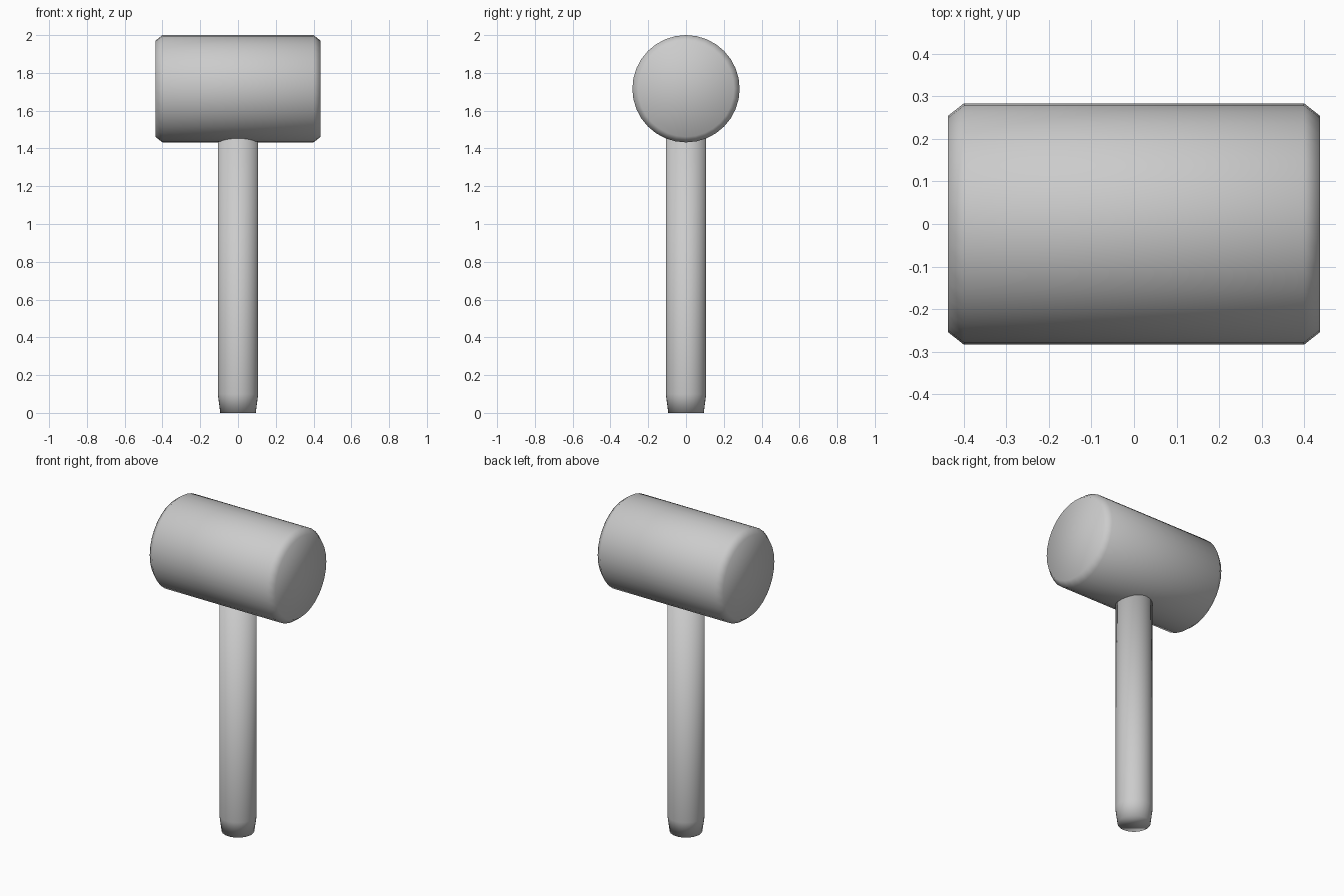
import bpy, bmesh
from math import cos, sin, tau

if "Cube" in bpy.data.objects:
    bpy.data.objects.remove(bpy.data.objects["Cube"])

SIDES = 32

def lathe(name, profile, axis, centre=(0, 0, 0)):
    """Capped solid of revolution from (radius, position along axis) pairs."""
    bm = bmesh.new()
    rings = []
    for r, h in profile:
        ring = []
        for i in range(SIDES):
            u, v = r * cos(tau * i / SIDES), r * sin(tau * i / SIDES)
            ring.append(bm.verts.new((h, u, v) if axis == 'X' else (u, v, h)))
        rings.append(ring)
    for a, b in zip(rings, rings[1:]):
        for i in range(SIDES):
            j = (i + 1) % SIDES
            bm.faces.new((a[i], a[j], b[j], b[i]))
    bm.faces.new(rings[0][::-1])
    bm.faces.new(rings[-1])
    for f in bm.faces:
        f.smooth = True
    bmesh.ops.recalc_face_normals(bm, faces=bm.faces)
    mesh = bpy.data.meshes.new(name)
    bm.to_mesh(mesh)
    bm.free()
    obj = bpy.data.objects.new(name, mesh)
    obj.location = centre
    bpy.context.collection.objects.link(obj)
    return obj

# Mallet head: horizontal cylinder with chamfered striking faces
lathe("mallet_head",
      [(0.254, -0.438), (0.284, -0.4), (0.284, 0.4), (0.254, 0.438)],
      'X', (0, 0, 1.716))

# Handle: round shaft tapering at the foot, sunk into the head
lathe("handle", [(0.094, 0), (0.107, 0.1), (0.107, 1.5)], 'Z')
